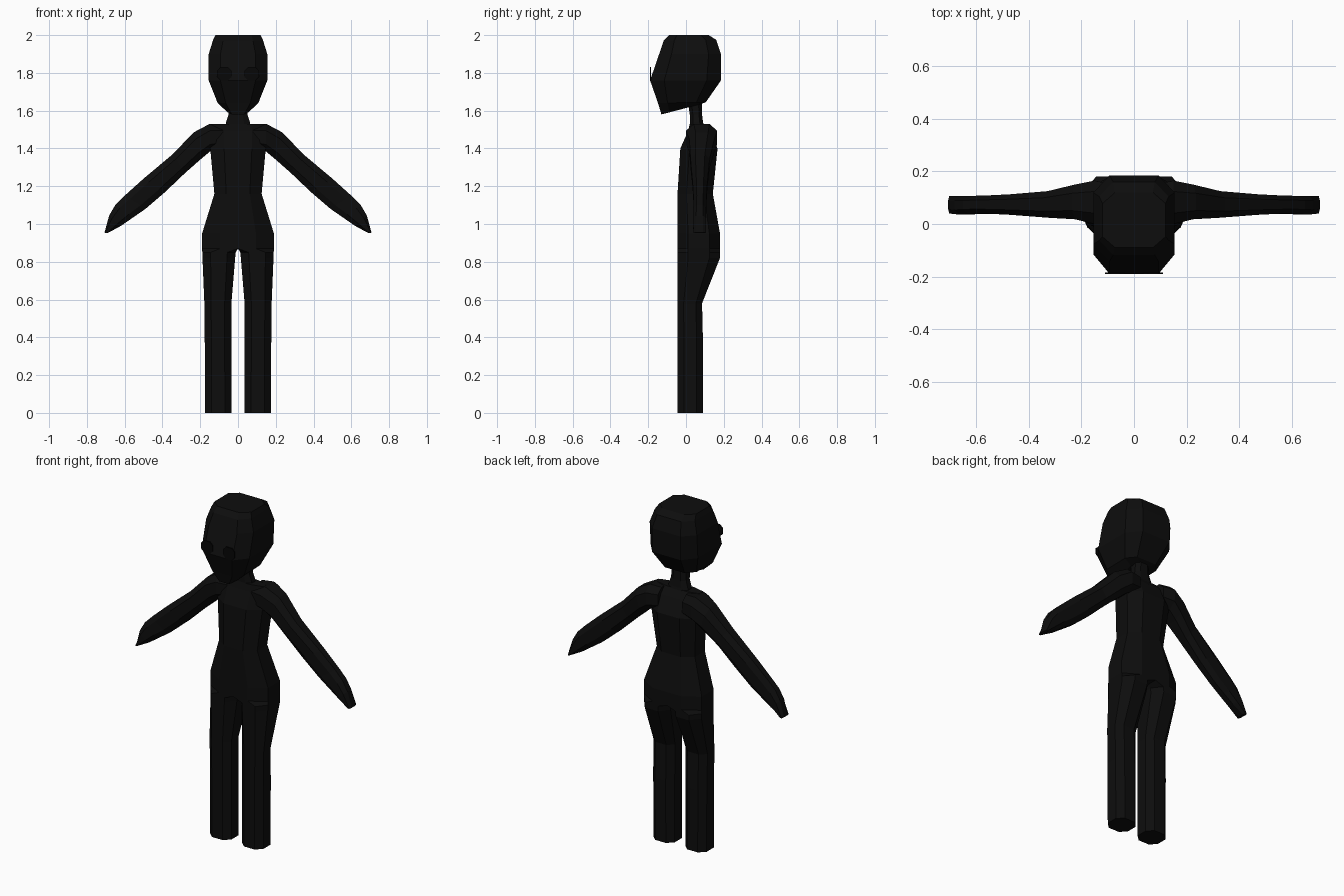
import bpy, bmesh
from mathutils import Vector as V

if "Cube" in bpy.data.objects:
    bpy.data.objects.remove(bpy.data.objects["Cube"])


def material(name, value):
    m = bpy.data.materials.new(name)
    m.diffuse_color = (value, value, value, 1)
    m.use_nodes = True
    m.node_tree.nodes["Principled BSDF"].inputs["Base Color"].default_value = m.diffuse_color
    return m


BLACK = material("matte black", 0.004)
DEEP = material("deep black", 0.002)


def octagon(o, u, v, c=0.25):
    """Chamfered rectangle at corner o spanned by u and v."""
    o, u, v = V(o), V(u), V(v)
    d = 1 - c
    uv = [(c, 0), (d, 0), (1, c), (1, d), (d, 1), (c, 1), (0, d), (0, c)]
    return [o + u * a + v * b for a, b in uv]


def loft(name, rings, mat=BLACK, mirror=False, cap_end=True):
    """Skin the rings; when mirrored, keep x >= 0 and open the centre plane."""
    bm = bmesh.new()
    loops = [[bm.verts.new(p) for p in r] for r in rings]
    n = len(rings[0])
    for a, b in zip(loops, loops[1:]):
        for i in range(n):
            j = (i + 1) % n
            bm.faces.new((a[i], a[j], b[j], b[i]))
    bm.faces.new(loops[0][::-1])
    if cap_end:
        bm.faces.new(loops[-1])
    if mirror:
        for v in bm.verts:
            v.co.x = max(v.co.x, 0)
        centre = [f for f in bm.faces if all(v.co.x < 1e-6 for v in f.verts)]
        bmesh.ops.delete(bm, geom=centre, context='FACES')
    bmesh.ops.remove_doubles(bm, verts=bm.verts, dist=1e-5)
    bmesh.ops.recalc_face_normals(bm, faces=bm.faces)
    me = bpy.data.meshes.new(name)
    bm.to_mesh(me)
    bm.free()
    me.materials.append(mat)
    ob = bpy.data.objects.new(name, me)
    bpy.context.collection.objects.link(ob)
    if mirror:
        mod = ob.modifiers.new("mirror", 'MIRROR')
        mod.use_clip = True
    return ob


def level(z, xi, xo, yf, yb):
    return octagon((xi, yf, z), (xo - xi, 0, 0), (0, yb - yf, 0))


# Legs and torso: one leg column that widens into half of the trunk
legs = [(0, .035, .175, -.045, .09), (.37, .035, .176, -.045, .09),
        (.58, .035, .178, -.045, .085), (.82, .015, .188, -.045, .18),
        (.85, .012, .189, -.045, .18)]
trunk = [(.87, .19, -.045, .18), (.95, .19, -.045, .18),
         (1.16, .125, -.045, .142), (1.4, .147, -.03, .167),
         (1.49, .15, .01, .125), (1.53, .14, .02, .09)]
loft("legs_and_torso", [level(*r) for r in legs] +
     [level(z, -x, x, f, b) for z, x, f, b in trunk], mirror=True)

# Neck
loft("neck", [level(z, -x, x, f, b) for z, x, f, b in
              [(1.5, .07, .02, .1), (1.54, .063, .02, .09),
               (1.58, .05, .02, .085), (1.65, .045, .01, .085)]])

# Arms with mitten hands: lower point, upper point, front y, back y
arm = [(.08, 1.4, .08, 1.525, .01, .15), (.147, 1.385, .15, 1.53, .0, .165),
       (.195, 1.345, .235, 1.485, .018, .15), (.28, 1.27, .345, 1.37, .024, .125),
       (.385, 1.17, .5, 1.24, .035, .113), (.49, 1.08, .6, 1.15, .04, .108),
       (.555, 1.035, .65, 1.1, .038, .107), (.62, .99, .682, 1.045, .036, .107),
       (.69, .952, .707, .954, .04, .107)]
for side, s in (("left", 1), ("right", -1)):
    loft(side + "_arm", [octagon((s * x0, f, z0), (s * (x1 - x0), 0, z1 - z0),
                                 (0, b - f, 0)) for x0, z0, x1, z1, f, b in arm])

# Head: half width, front y and z, back y and z
head = [(.055, -.13, 1.58, .08, 1.635), (.108, -.148, 1.64, .105, 1.645),
        (.155, -.19, 1.76, .185, 1.76), (.155, -.142, 1.9, .185, 1.9),
        (.132, -.118, 1.97, .16, 1.975), (.12, -.09, 2.0, .12, 2.0)]
loft("head", [octagon((-w, f, zf), (2 * w, 0, 0), (0, b - f, zb - zf), .2)
              for w, f, zf, b, zb in head])

# Eye plates
for side, s in (("left", 1), ("right", -1)):
    loft(side + "_eye", [octagon((s * .035, y, 1.76), (s * .075, 0, 0), (0, 0, .07))
                         for y in (-.19, -.184)], DEEP)
